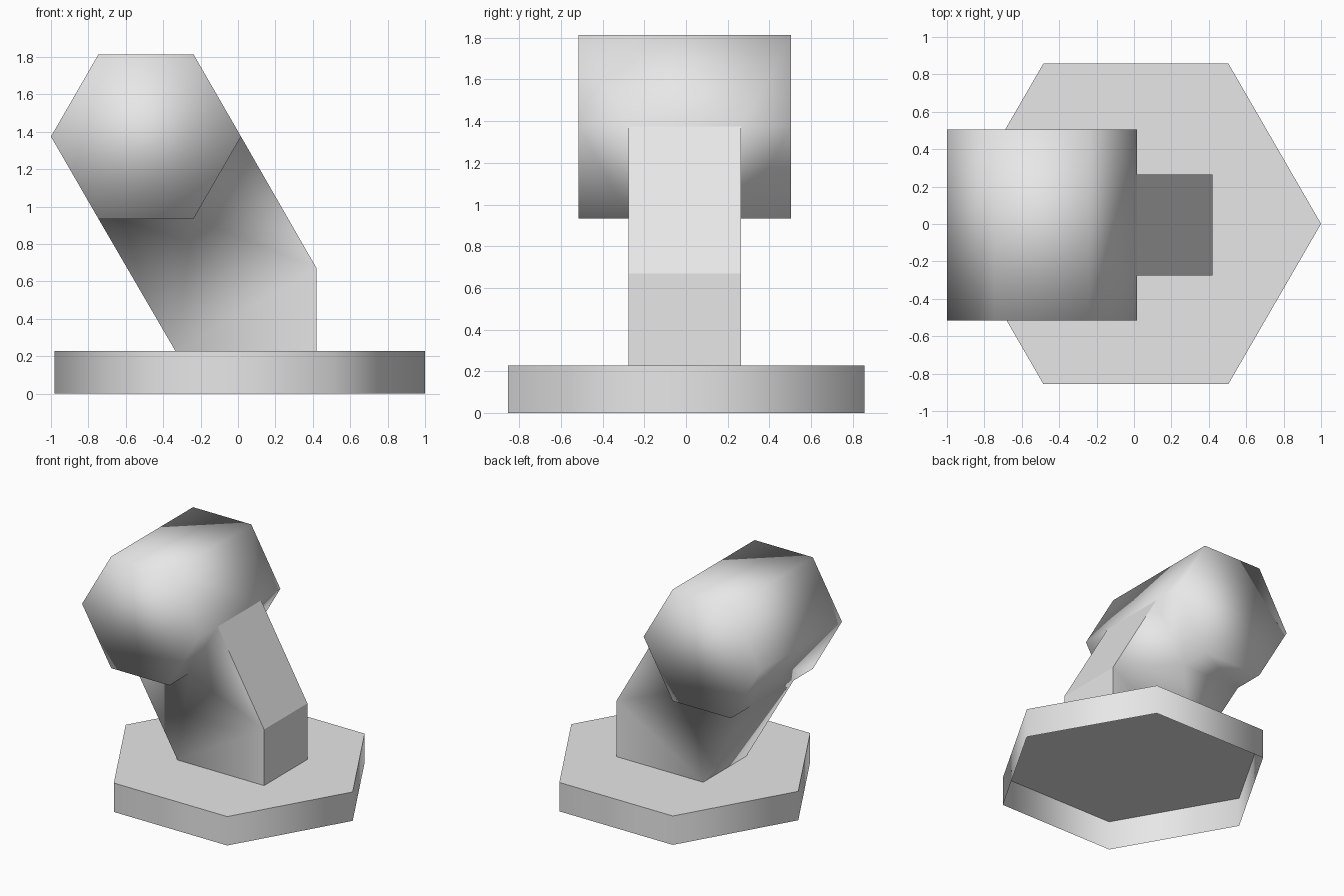
import bpy
import bmesh
from math import cos, sin, pi, radians

if "Cube" in bpy.data.objects:
    bpy.data.objects.remove(bpy.data.objects["Cube"])

grey = bpy.data.materials.new("light_grey")
grey.diffuse_color = (0.8, 0.8, 0.8, 1.0)
grey.use_nodes = True
grey.node_tree.nodes["Principled BSDF"].inputs["Base Color"].default_value = grey.diffuse_color


def finish(bm, name):
    """Turn a bmesh into a smooth shaded object."""
    bmesh.ops.recalc_face_normals(bm, faces=bm.faces)
    for f in bm.faces:
        f.smooth = True
    mesh = bpy.data.meshes.new(name)
    bm.to_mesh(mesh)
    bm.free()
    mesh.materials.append(grey)
    obj = bpy.data.objects.new(name, mesh)
    bpy.context.collection.objects.link(obj)
    return obj


# Hexagonal base: top and walls, open underneath
bm = bmesh.new()
ring = [(0.01 + 0.99 * cos(i * pi / 3), 0.001 + 0.856 / sin(pi / 3) * sin(i * pi / 3)) for i in range(6)]
low = [bm.verts.new((x, y, 0.0)) for x, y in ring]
high = [bm.verts.new((x, y, 0.228)) for x, y in ring]
top = bm.faces.new(high)
for i in range(6):
    j = (i + 1) % 6
    bm.faces.new((low[i], low[j], high[j], high[i]))
for e in top.edges:
    e.smooth = False
finish(bm, "base")

# Hexagonal head with the leaning arm growing from its two lower right sides
bm = bmesh.new()
HX, HZ, R = -0.492, 1.374, 0.508
hexagon = [(HX + R * cos(i * pi / 3), HZ + R * sin(i * pi / 3)) for i in range(6)]


def row(points, y):
    return [bm.verts.new((x, y, z)) for x, z in points]


front = row(hexagon, -0.515)
back = row(hexagon, 0.505)
# Arm profile: three shared head corners, then down to the base and back up
profile = [hexagon[0], hexagon[5], hexagon[4], (-0.335, 0.228), (0.42, 0.228), (0.42, 0.67)]
arm_f = row(profile, -0.275)
arm_b = row(profile, 0.265)

# Head end caps and plain sides
bm.faces.new(front)
bm.faces.new(back)
for i in (1, 2):
    bm.faces.new((front[i], front[i + 1], back[i + 1], back[i]))
bm.faces.new((front[0], front[1], back[1], back[0], arm_b[0], arm_f[0]))
bm.faces.new((front[3], front[4], arm_f[2], arm_b[2], back[4], back[3]))

# Head sides split around the arm
for outer, inner in ((front, arm_f), (back, arm_b)):
    bm.faces.new((outer[0], inner[0], inner[1], outer[5]))
    bm.faces.new((outer[5], inner[1], inner[2], outer[4]))
    bm.faces.new(inner)

# Arm underside, upright front and sloped top
bm.faces.new((arm_f[2], arm_f[3], arm_b[3], arm_b[2]))
flat = [bm.faces.new((arm_f[a], arm_f[b], arm_b[b], arm_b[a])) for a, b in ((4, 5), (5, 0))]
for f in flat:
    for e in f.edges:
        e.smooth = False
finish(bm, "head_and_arm")
